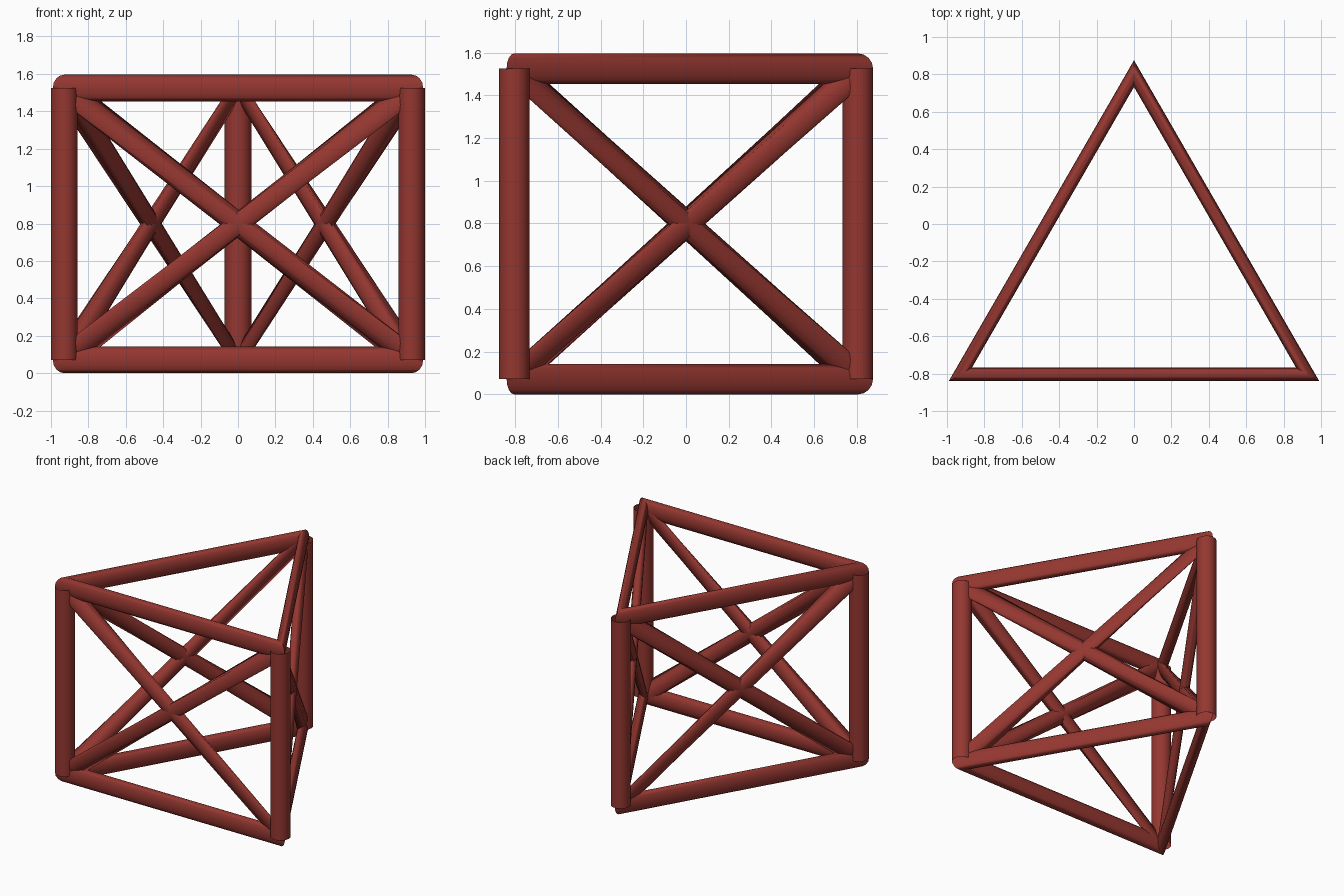
import bpy
import math

if "Cube" in bpy.data.objects:
    bpy.data.objects.remove(bpy.data.objects["Cube"])

TUBE = 0.0715          # tube radius
RADIUS = 1.072         # centre to each corner post
LOW, HIGH = TUBE, TUBE + 1.453

red = bpy.data.materials.new("brick red")
red.diffuse_color = (0.30, 0.038, 0.030, 1.0)
red.use_nodes = True
red.node_tree.nodes["Principled BSDF"].inputs["Base Color"].default_value = red.diffuse_color

# Triangle corners: back, front left, front right; centred between front and back
shift = RADIUS * 0.25
corners = [(RADIUS * math.cos(math.radians(a)),
            RADIUS * math.sin(math.radians(a)) - shift) for a in (90, 210, 330)]


def tube(name, points, closed):
    """Open-ended round tube along straight segments, converted to a smooth mesh."""
    curve = bpy.data.curves.new(name, 'CURVE')
    curve.dimensions = '3D'
    curve.bevel_depth = TUBE
    curve.bevel_resolution = 6
    curve.use_fill_caps = False
    spline = curve.splines.new('POLY')
    spline.points.add(len(points) - 1)
    for p, co in zip(spline.points, points):
        p.co = (*co, 1.0)
    spline.use_cyclic_u = closed
    spline.use_smooth = True
    curve.materials.append(red)
    obj = bpy.data.objects.new(name, curve)
    bpy.context.collection.objects.link(obj)
    bpy.ops.object.select_all(action='DESELECT')
    obj.select_set(True)
    bpy.context.view_layer.objects.active = obj
    bpy.ops.object.convert(target='MESH')
    bpy.ops.object.shade_smooth_by_angle(angle=math.radians(40))
    bpy.context.object.name = name


# Horizontal triangular rings
for name, z in (("bottom_ring", LOW), ("top_ring", HIGH)):
    tube(name, [(x, y, z) for x, y in corners], True)

# Vertical corner posts
for name, (x, y) in zip(("back_post", "front_left_post", "front_right_post"), corners):
    tube(name, [(x, y, LOW), (x, y, HIGH)], False)

# One continuous zigzag forms the crossed braces on all three sides
zigzag = [(*corners[i % 3], HIGH if i % 2 else LOW) for i in range(6)]
tube("cross_braces", zigzag, True)
